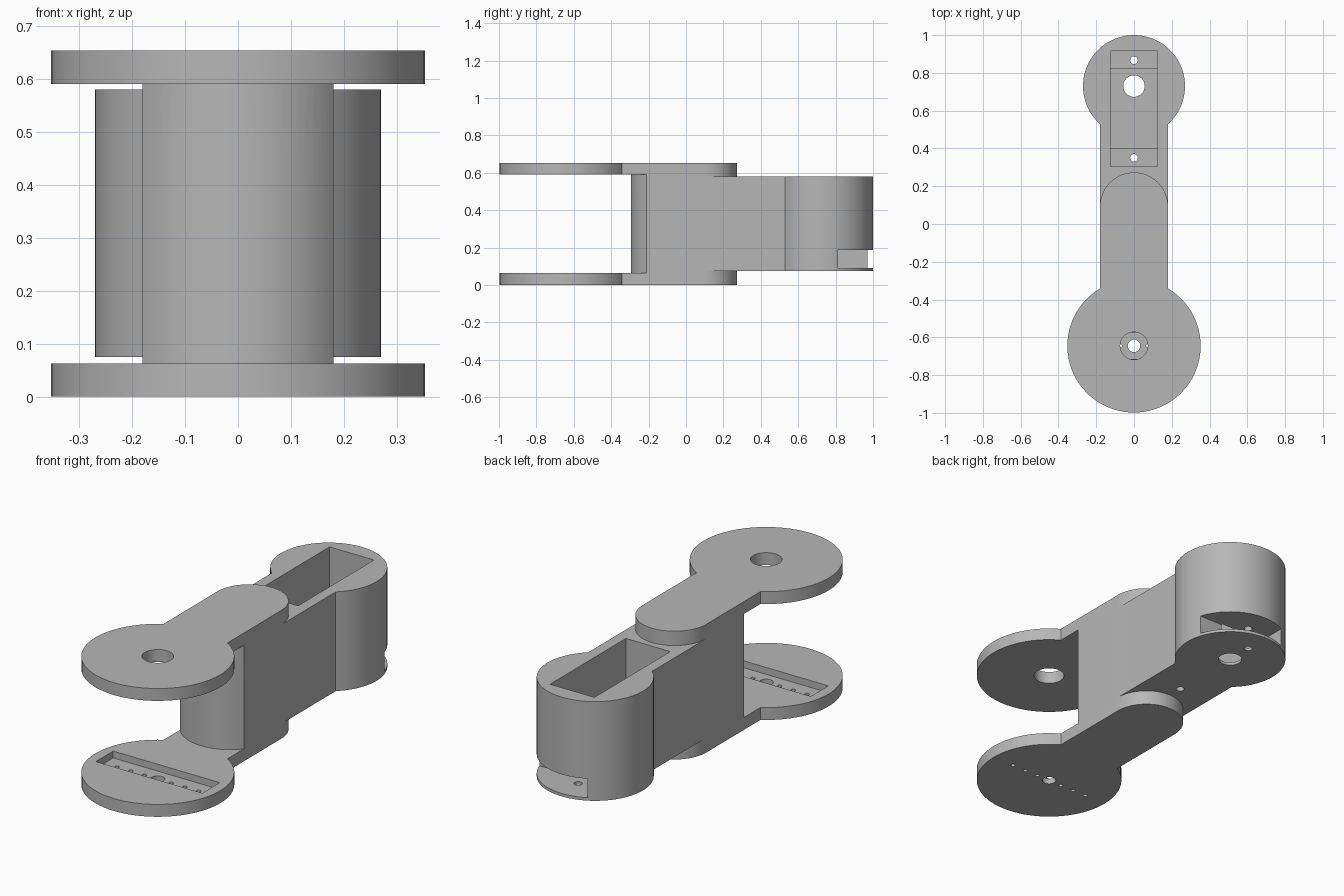
import bpy, bmesh
from math import pi, sin, cos, asin, sqrt
from mathutils import Matrix

cube = bpy.data.objects.get("Cube")
if cube:
    bpy.data.objects.remove(cube, do_unlink=True)

grey = bpy.data.materials.new("plain grey")
grey.use_nodes = True
grey.diffuse_color = (0.47, 0.47, 0.47, 1)
grey.node_tree.nodes["Principled BSDF"].inputs["Base Color"].default_value = (0.47, 0.47, 0.47, 1)

HALF = 0.18                 # half width of the arm
HEIGHT = 0.653
PLATE = 0.063               # plate thickness
FRONT_Y, FRONT_R = -0.645, 0.353
BACK_Y, BACK_R = 0.73, 0.27


def arc(y, r, start, end, steps):
    return [(r * cos(start + (end - start) * i / steps),
             y + r * sin(start + (end - start) * i / steps)) for i in range(steps + 1)]


def finish(name, bm):
    bmesh.ops.recalc_face_normals(bm, faces=bm.faces)
    mesh = bpy.data.meshes.new(name)
    bm.to_mesh(mesh)
    bm.free()
    mesh.materials.append(grey)
    ob = bpy.data.objects.new(name, mesh)
    bpy.context.collection.objects.link(ob)
    return ob


def prism(name, outline, z0, z1):
    bm = bmesh.new()
    face = bm.faces.new([bm.verts.new((x, y, z0)) for x, y in outline])
    top = bmesh.ops.extrude_face_region(bm, geom=[face])["geom"]
    bmesh.ops.translate(bm, vec=(0, 0, z1 - z0),
                        verts=[v for v in top if isinstance(v, bmesh.types.BMVert)])
    return finish(name, bm)


def box(name, x0, x1, y0, y1, z0, z1):
    return prism(name, [(x0, y0), (x1, y0), (x1, y1), (x0, y1)], z0, z1)


def rod(name, x, y, r, z0, z1, sides=32):
    bm = bmesh.new()
    bmesh.ops.create_cone(bm, cap_ends=True, segments=sides, radius1=r, radius2=r,
                          depth=z1 - z0, matrix=Matrix.Translation((x, y, (z0 + z1) / 2)))
    return finish(name, bm)


def combine(target, tool, operation):
    mod = target.modifiers.new(operation.lower(), 'BOOLEAN')
    mod.operation = operation
    mod.solver = 'EXACT'
    mod.object = tool
    tool.hide_render = True
    bpy.context.view_layer.objects.active = target
    bpy.ops.object.modifier_apply(modifier=mod.name)
    bpy.data.objects.remove(tool, do_unlink=True)


# Shared curves: rounded arm tip, bulging front of the body, the two large discs
tip_arc = arc(0.093, HALF, 0, pi, 32)
bulge_r = 0.233
bulge = asin(HALF / bulge_r)
bulge_arc = arc(-0.062, bulge_r, -pi / 2 - bulge, -pi / 2 + bulge, 24)
front_open = asin(HALF / FRONT_R)
front_arc = arc(FRONT_Y, FRONT_R, pi / 2 + front_open, 5 * pi / 2 - front_open, 64)
back_open = asin(HALF / BACK_R)
back_arc = arc(BACK_Y, BACK_R, -pi / 2 + back_open, 3 * pi / 2 - back_open, 64)

# Solid parts: central core, servo housing, lower and upper fork plates
bracket = prism("arm_bracket", bulge_arc + tip_arc, 0, HEIGHT)
combine(bracket, prism("housing", bulge_arc + back_arc, 0.075, 0.58), 'UNION')
for name, z in (("lower_plate", 0), ("upper_plate", HEIGHT - PLATE)):
    combine(bracket, prism(name, front_arc + tip_arc, z, z + PLATE), 'UNION')

# Servo pocket: wide upper opening, narrower deep well, shaft hole, side cable slot
cutters = [
    box("pocket_opening", -0.125, 0.125, 0.305, 0.915, 0.24, 0.7),
    box("pocket_well", -0.125, 0.125, 0.4, 0.82, 0.09, 0.3),
    rod("shaft_hole", 0, BACK_Y, 0.057, 0.03, 0.2),
    box("cable_slot", -0.125, 0.4, 0.812, 1.1, 0.09, 0.187),
]
cutters += [rod("mount_hole", 0, y, 0.02, 0.03, 0.3, 20) for y in (0.35, 0.867)]

# Fork plates: large upper bore, horn recess, lower bore and row of screw holes
cutters += [
    rod("upper_bore", 0, FRONT_Y, 0.073, 0.5, 0.7, 48),
    box("horn_recess", -0.3, 0.3, FRONT_Y - 0.07, FRONT_Y + 0.07, 0.028, 0.1),
    rod("lower_bore", 0, FRONT_Y, 0.033, -0.1, 0.1),
]
cutters += [rod("horn_screw_hole", side * x, FRONT_Y, 0.011, -0.1, 0.1, 16)
            for side in (-1, 1) for x in (0.075, 0.152, 0.23)]
for cutter in cutters:
    combine(bracket, cutter, 'DIFFERENCE')

# Tidy merged faces and shade
bm = bmesh.new()
bm.from_mesh(bracket.data)
bmesh.ops.remove_doubles(bm, verts=bm.verts, dist=0.0001)
bm.to_mesh(bracket.data)
bm.free()
bpy.ops.object.select_all(action='DESELECT')
bracket.select_set(True)
bpy.context.view_layer.objects.active = bracket
bpy.ops.object.shade_smooth_by_angle(angle=pi / 6)
